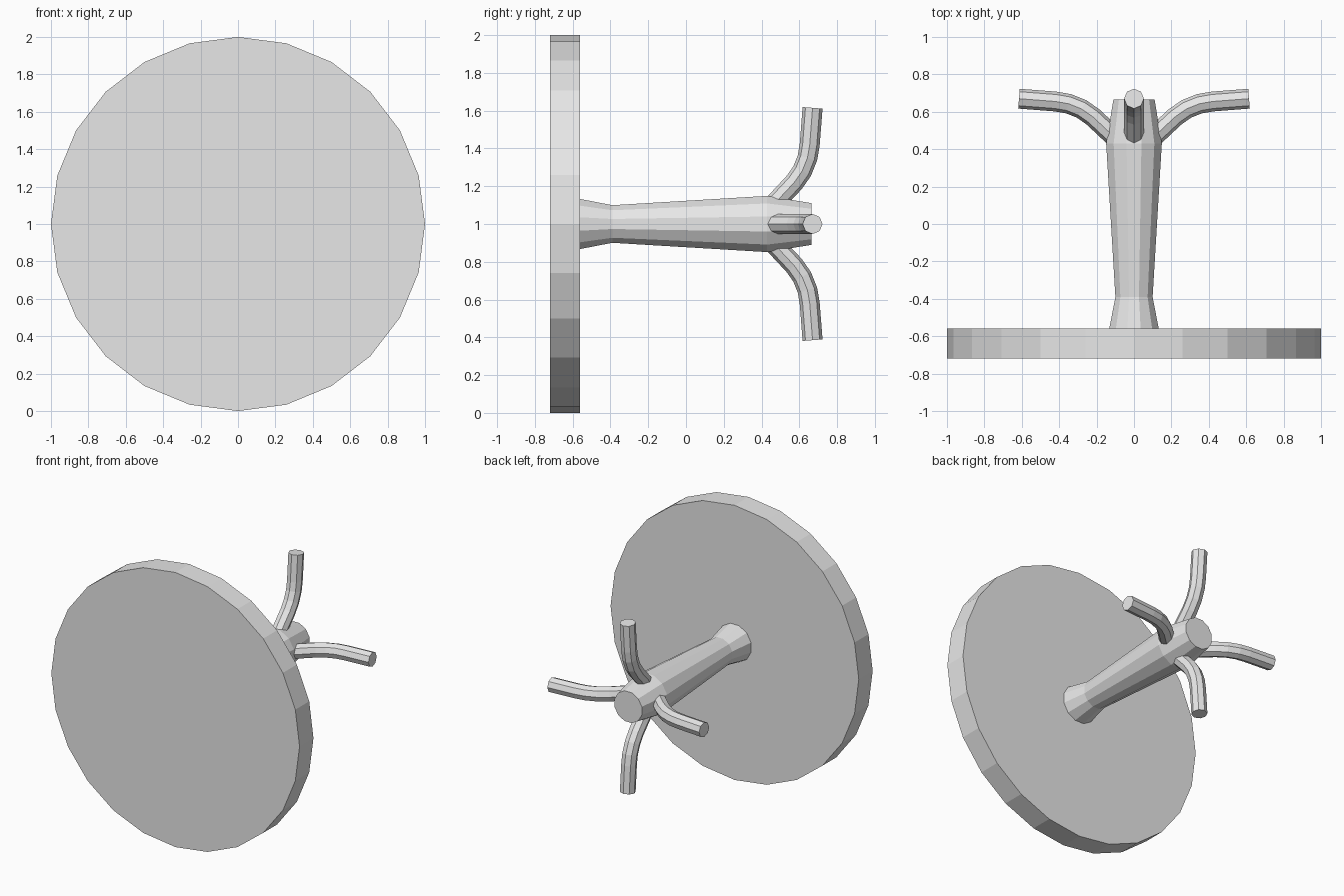
import bpy
import bmesh
from math import pi, sin, cos

if "Cube" in bpy.data.objects:
    bpy.data.objects.remove(bpy.data.objects["Cube"])

grey = bpy.data.materials.new("plain_grey")
grey.use_nodes = True
grey.diffuse_color = (0.8, 0.8, 0.8, 1)
grey.node_tree.nodes["Principled BSDF"].inputs["Base Color"].default_value = (0.8, 0.8, 0.8, 1)


def add_object(name, data):
    obj = bpy.data.objects.new(name, data)
    obj.location.z = 1
    data.materials.append(grey)
    bpy.context.collection.objects.link(obj)
    return obj


def turned_part(name, profile, sides, offset=0.0):
    """Flat-faced solid of revolution about y from (y, radius) pairs."""
    bm = bmesh.new()
    rings = []
    for y, r in profile:
        angles = [2 * pi * (i + offset) / sides for i in range(sides)]
        rings.append([bm.verts.new((r * cos(a), y, r * sin(a))) for a in angles])
    for a, b in zip(rings, rings[1:]):
        for i in range(sides):
            j = (i + 1) % sides
            bm.faces.new((a[i], a[j], b[j], b[i]))
    bm.faces.new(rings[0])
    bm.faces.new(rings[-1])
    bmesh.ops.recalc_face_normals(bm, faces=bm.faces)
    mesh = bpy.data.meshes.new(name)
    bm.to_mesh(mesh)
    bm.free()
    return add_object(name, mesh)


# Round plate and flared, tapering stem
turned_part("round_plate", [(-0.72, 1), (-0.56, 1)], 24)
turned_part("stem", [(-0.565, 0.138), (-0.39, 0.103), (0.43, 0.154), (0.665, 0.114)], 12, 0.5)

# Four bent eight-sided arms around the stem end
path = [(0.03, 0.39), (0.11, 0.47), (0.16, 0.517), (0.22, 0.573), (0.28, 0.615),
        (0.35, 0.643), (0.42, 0.655), (0.615, 0.67)]
arm = bpy.data.curves.new("arm", "CURVE")
arm.dimensions = "3D"
arm.bevel_depth = 0.053
arm.bevel_resolution = 2
arm.use_fill_caps = True
spline = arm.splines.new("POLY")
spline.points.add(len(path) - 1)
for point, (x, y) in zip(spline.points, path):
    point.co = (x, y, 0, 1)
spline.use_smooth = False
for k, side in enumerate(("left", "lower", "right", "upper")):
    obj = add_object(side + "_arm", arm.copy())
    obj.rotation_euler.y = k * pi / 2
    obj.data.materials.clear()
    obj.data.materials.append(grey)
